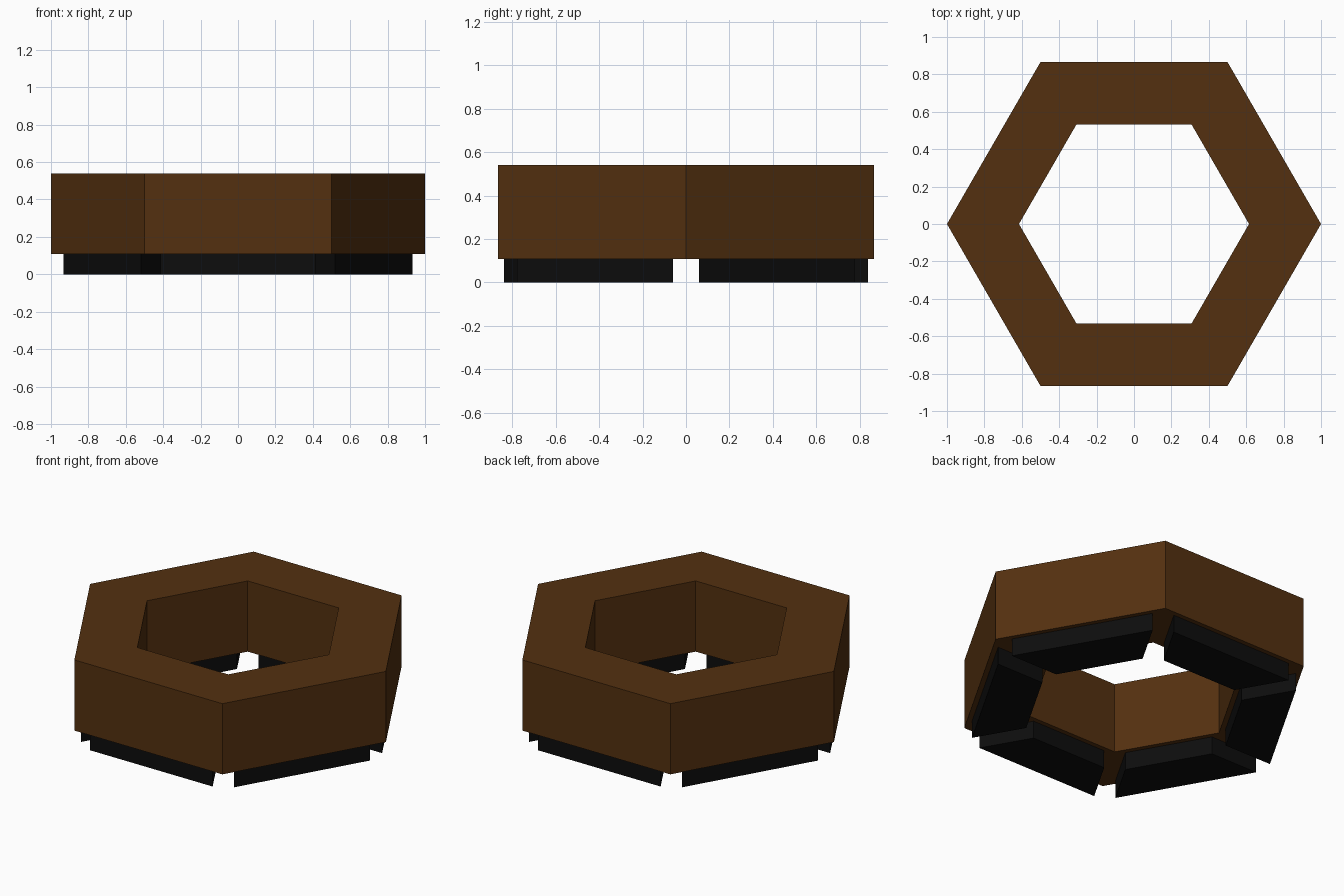
import bpy, bmesh, math

if "Cube" in bpy.data.objects:
    bpy.data.objects.remove(bpy.data.objects["Cube"])

R_OUT, R_IN = 1.0, 0.615
Z_BASE, Z_TOP = 0.108, 0.54
C30 = math.cos(math.pi / 6)


def material(name, rgb):
    m = bpy.data.materials.new(name)
    m.diffuse_color = (*rgb, 1)
    m.use_nodes = True
    m.node_tree.nodes["Principled BSDF"].inputs["Base Color"].default_value = m.diffuse_color
    return m


def finish(name, bm, mat):
    bmesh.ops.recalc_face_normals(bm, faces=bm.faces)
    me = bpy.data.meshes.new(name)
    bm.to_mesh(me)
    bm.free()
    me.materials.append(mat)
    ob = bpy.data.objects.new(name, me)
    bpy.context.collection.objects.link(ob)
    return ob


wood = material("dark brown wood", (0.088, 0.030, 0.005))
black = material("black plinth", (0.004, 0.004, 0.004))

# Hexagonal wall: a four-point section joined round six corners
bm = bmesh.new()
section = [(R_OUT, Z_BASE), (R_OUT, Z_TOP), (R_IN, Z_TOP), (R_IN, Z_BASE)]
rings = []
for i in range(6):
    a = i * math.pi / 3
    rings.append([bm.verts.new((r * math.cos(a), r * math.sin(a), z)) for r, z in section])
for i in range(6):
    p, q = rings[i], rings[(i + 1) % 6]
    for j in range(4):
        k = (j + 1) % 4
        bm.faces.new((p[j], q[j], q[k], p[k]))
finish("hexagonal_planter_wall", bm, wood)

# Recessed plinths: each a wall segment's footprint shrunk about its middle
SHRINK = 0.83
mid = C30 * (R_OUT + R_IN) / 2
half_depth = C30 * (R_OUT - R_IN) / 2 * SHRINK
footprint = [(mid + half_depth, -R_OUT / 2 * SHRINK), (mid + half_depth, R_OUT / 2 * SHRINK),
             (mid - half_depth, R_IN / 2 * SHRINK), (mid - half_depth, -R_IN / 2 * SHRINK)]
for i in range(6):
    bm = bmesh.new()
    face = bm.faces.new([bm.verts.new((x, y, 0)) for x, y in footprint])
    new = bmesh.ops.extrude_face_region(bm, geom=[face])["geom"]
    top = [v for v in new if isinstance(v, bmesh.types.BMVert)]
    bmesh.ops.translate(bm, verts=top, vec=(0, 0, Z_BASE))
    if face.is_valid and len(bm.faces) < 6:
        bmesh.ops.holes_fill(bm, edges=bm.edges)
    ob = finish(f"plinth_{i + 1}", bm, black)
    ob.rotation_euler.z = math.radians(30 + 60 * i)
